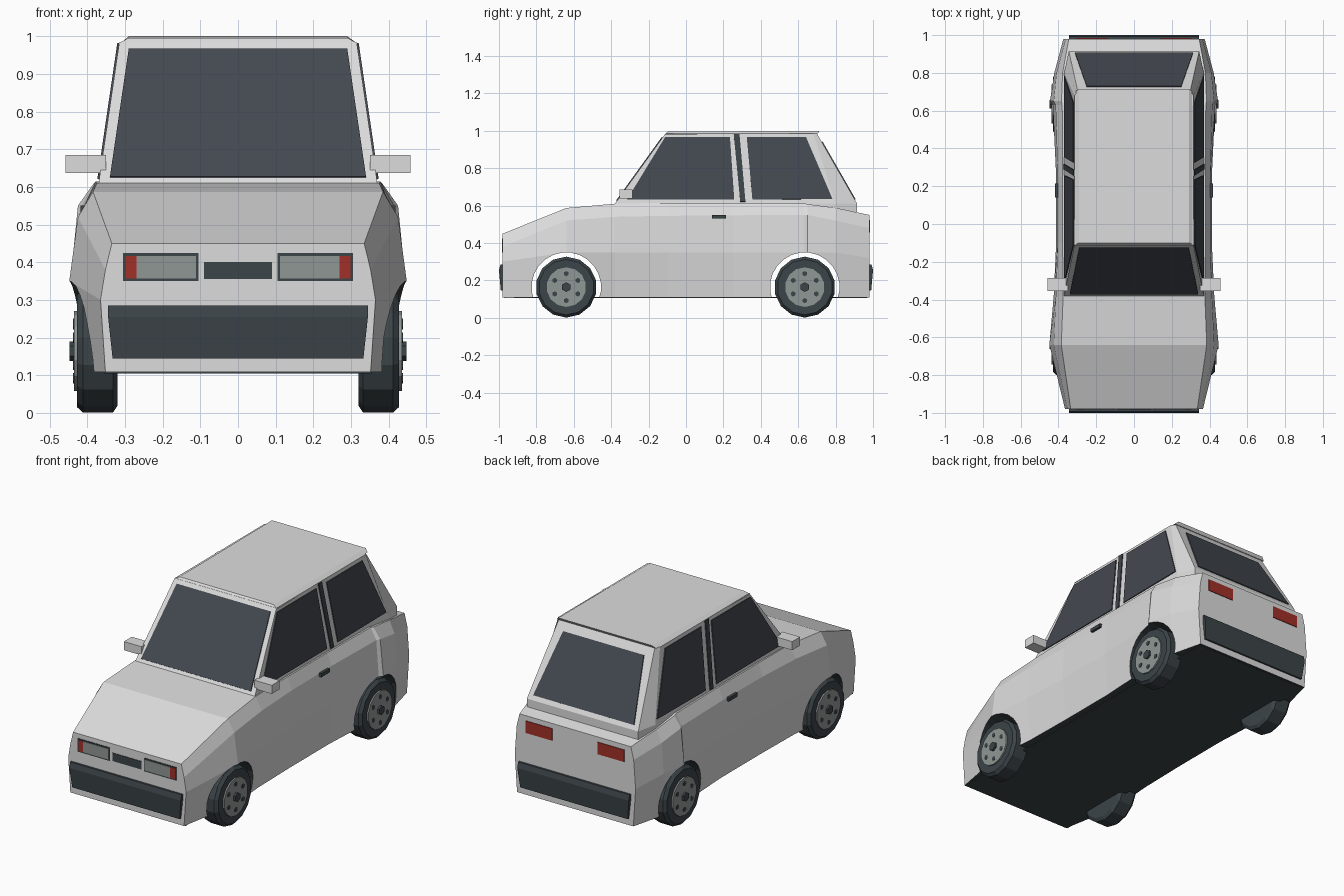
import bpy
import bmesh
from math import cos, sin, tau
from mathutils import Vector

old = bpy.data.objects.get("Cube")
if old:
    bpy.data.objects.remove(old, do_unlink=True)


def material(name, *rgb):
    m = bpy.data.materials.new(name)
    m.use_nodes = True
    m.diffuse_color = (*rgb, 1)
    m.node_tree.nodes["Principled BSDF"].inputs["Base Color"].default_value = (*rgb, 1)
    return m


paint = material("light grey paint", .72, .72, .72)
trim = material("dark trim", .045, .058, .066)
glass = material("tinted glass", .056, .064, .08)
metal = material("grey metal", .28, .31, .30)
red = material("red lamp", .36, .03, .02)


def loft(name, rings, mat):
    """Join rings of equal length and cap both ends."""
    bm = bmesh.new()
    loops = [[bm.verts.new(p) for p in ring] for ring in rings]
    n = len(loops[0])
    for a, b in zip(loops, loops[1:]):
        for i in range(n):
            j = (i + 1) % n
            bm.faces.new((a[i], a[j], b[j], b[i]))
    bm.faces.new(loops[0])
    bm.faces.new(loops[-1])
    bmesh.ops.recalc_face_normals(bm, faces=bm.faces)
    mesh = bpy.data.meshes.new(name)
    bm.to_mesh(mesh)
    bm.free()
    mesh.materials.append(mat)
    obj = bpy.data.objects.new(name, mesh)
    bpy.context.collection.objects.link(obj)
    return obj


def plate(name, points, out, mat, depth=.005):
    out = Vector(out).normalized()
    pts = [Vector(p) for p in points]
    return loft(name, [[p - out * .003 for p in pts], [p + out * depth for p in pts]], mat)


def box(name, x, y, z, mat):
    ring = lambda h: [(x[0], y[0], h), (x[1], y[0], h), (x[1], y[1], h), (x[0], y[1], h)]
    return loft(name, [ring(z[0]), ring(z[1])], mat)


def circle(x, y, z, r, n):
    return [(x, y + r * cos(tau * (i + .5) / n), z + r * sin(tau * (i + .5) / n)) for i in range(n)]


def lathe(name, profile, y, z, n, mat):
    return loft(name, [circle(x, y, z, r, n) for x, r in profile], mat)


def both(half):
    """Complete a half outline with its mirror image."""
    return half + [(-x, y, z) for x, y, z in reversed(half)]


AXLES = {"front": -.64, "rear": .635}
AXLE_Z = .164
FLOOR = .108

# Lower body: y, hood edge x/z, shoulder x/z, waist x/z, sill x
stations = [
    (-.98, .335, .45, .352, .38, .365, .30, .352),
    (-.64, .385, .587, .425, .52, .448, .35, .415),
    (-.38, .375, .610, .413, .54, .425, .35, .395),
    (-.10, .378, .615, .404, .545, .412, .35, .39),
    (.25, .378, .615, .404, .548, .412, .35, .39),
    (.63, .380, .612, .415, .55, .430, .35, .41),
    (.65, .384, .608, .425, .55, .445, .35, .42),
    (.80, .378, .588, .410, .52, .422, .35, .405),
    (.98, .345, .55, .362, .48, .374, .32, .36),
]
body = loft("body", [both([(tx, y, tz), (sx, y, sz), (wx, y, wz), (bx, y, FLOOR)])
                     for y, tx, tz, sx, sz, wx, wz, bx in stations], paint)
body.data.materials.append(trim)
for face in body.data.polygons:
    face.material_index = int(face.normal.z < -.9)

# Wheel arches cut right across, with a floor pan closing the underside
for end, y in AXLES.items():
    cutter = lathe("arch_cutter", [(-.7, .186), (.7, .186)], y, AXLE_Z, 24, trim)
    cutter.hide_render = True
    mod = body.modifiers.new("arch_" + end, "BOOLEAN")
    mod.operation, mod.solver, mod.object = "DIFFERENCE", "EXACT", cutter
    mod.material_mode = "TRANSFER"
    bpy.context.view_layer.objects.active = body
    bpy.ops.object.modifier_apply(modifier=mod.name)
    bpy.data.objects.remove(cutter, do_unlink=True)
box("floor_pan", (-.355, .355), (-.97, .97), (FLOOR - .003, FLOOR + .004), trim)

# Cabin shell and roof
BELT, EAVE = .61, .985
base = [(.37, -.38), (.37, .80), (.345, .915)]
eave = [(.315, -.11), (.315, .68), (.297, .70)]
loft("cabin", [both([(x, y, h) for x, y in outline])
               for outline, h in ((base, .565), (base, BELT), (eave, EAVE))], paint)
loft("roof", [
    [(-.318, -.113, .98), (.318, -.113, .98), (.308, .705, .985), (-.308, .705, .985)],
    [(-.292, -.10, .995), (.292, -.10, .995), (.290, .715, 1.0), (-.290, .715, 1.0)]], paint)


# Points on the sloping cabin faces
def slope(z, low, high):
    return low + (z - BELT) / (EAVE - BELT) * (high - low)


def front_point(x, z):
    return (x, slope(z, -.38, -.11), z)


def back_point(x, z):
    return (x, slope(z, .915, .70), z)


def quad(point, low_x, low_z, high_x, high_z):
    return [point(-low_x, low_z), point(low_x, low_z), point(high_x, high_z), point(-high_x, high_z)]


plate("windshield", quad(front_point, .34, .625, .29, .965), (0, -.375, .27), glass)
plate("rear_window", quad(back_point, .312, .632, .25, .94), (0, .375, .215), glass)

side_panes = {
    "front_window": (glass, [(-.315, .632), (-.112, .965), (.235, .965), (.258, .632)]),
    "door_pillar": (trim, [(.29, .62), (.255, .982), (.286, .982), (.318, .62)]),
    "back_window": (glass, [(.355, .632), (.325, .965), (.642, .965), (.783, .635)]),
}

for side, s in (("left", 1), ("right", -1)):
    for name, (mat, outline) in side_panes.items():
        points = [(s * slope(z, .37, .315), y, z) for y, z in outline]
        plate(f"{side}_{name}", points, (s * .375, 0, .055), mat)

    # Mirror and door handle
    box(f"{side}_mirror", (s * .35, s * .458), (-.355, -.285), (.637, .685), paint)
    box(f"{side}_door_handle", (s * .39, s * .418), (.14, .215), (.53, .55), trim)

    # Wheels
    for end, y in AXLES.items():
        tag = f"{side}_{end}"
        lathe(tag + "_tyre", [(s * .32, .145), (s * .332, .163), (s * .412, .163),
                              (s * .428, .148), (s * .428, .115)], y, AXLE_Z, 14, trim)
        lathe(tag + "_rim", [(s * .40, .106), (s * .436, .106)], y, AXLE_Z, 14, metal)
        lathe(tag + "_hub", [(s * .42, .026), (s * .447, .026)], y, AXLE_Z, 6, trim)
        for i in range(6):
            a = tau * (i + .5) / 6
            lathe(f"{tag}_rim_hole_{i + 1}", [(s * .43, .014), (s * .438, .014)],
                  y + .072 * cos(a), AXLE_Z + .072 * sin(a), 6, trim)


# Details on the flat nose and tail
def end_panel(name, x0, x1, z0, z1, end, mat, depth):
    y = end * .98
    plate(name, [(x0, y, z0), (x1, y, z0), (x1, y, z1), (x0, y, z1)], (0, end, 0), mat, depth)


end_panel("grille", -.09, .09, .355, .40, -1, trim, .003)
for side, s in (("left", 1), ("right", -1)):
    end_panel(side + "_headlight_frame", s * .105, s * .305, .35, .424, -1, trim, .003)
    end_panel(side + "_headlight_lens", s * .111, s * .27, .357, .417, -1, metal, .005)
    end_panel(side + "_indicator", s * .27, s * .299, .357, .417, -1, red, .005)
    end_panel(side + "_tail_lamp", s * .14, s * .305, .455, .522, 1, red, .004)

# Bumpers, wedge shaped towards the lower edge
for name, end in (("front_bumper", -1), ("rear_bumper", 1)):
    loft(name, [[(-w, end * y, z), (w, end * y, z), (w, end * .97, z), (-w, end * .97, z)]
                for w, y, z in ((.333, .99, .145), (.345, 1.0, .255), (.345, .992, .285))], trim)
